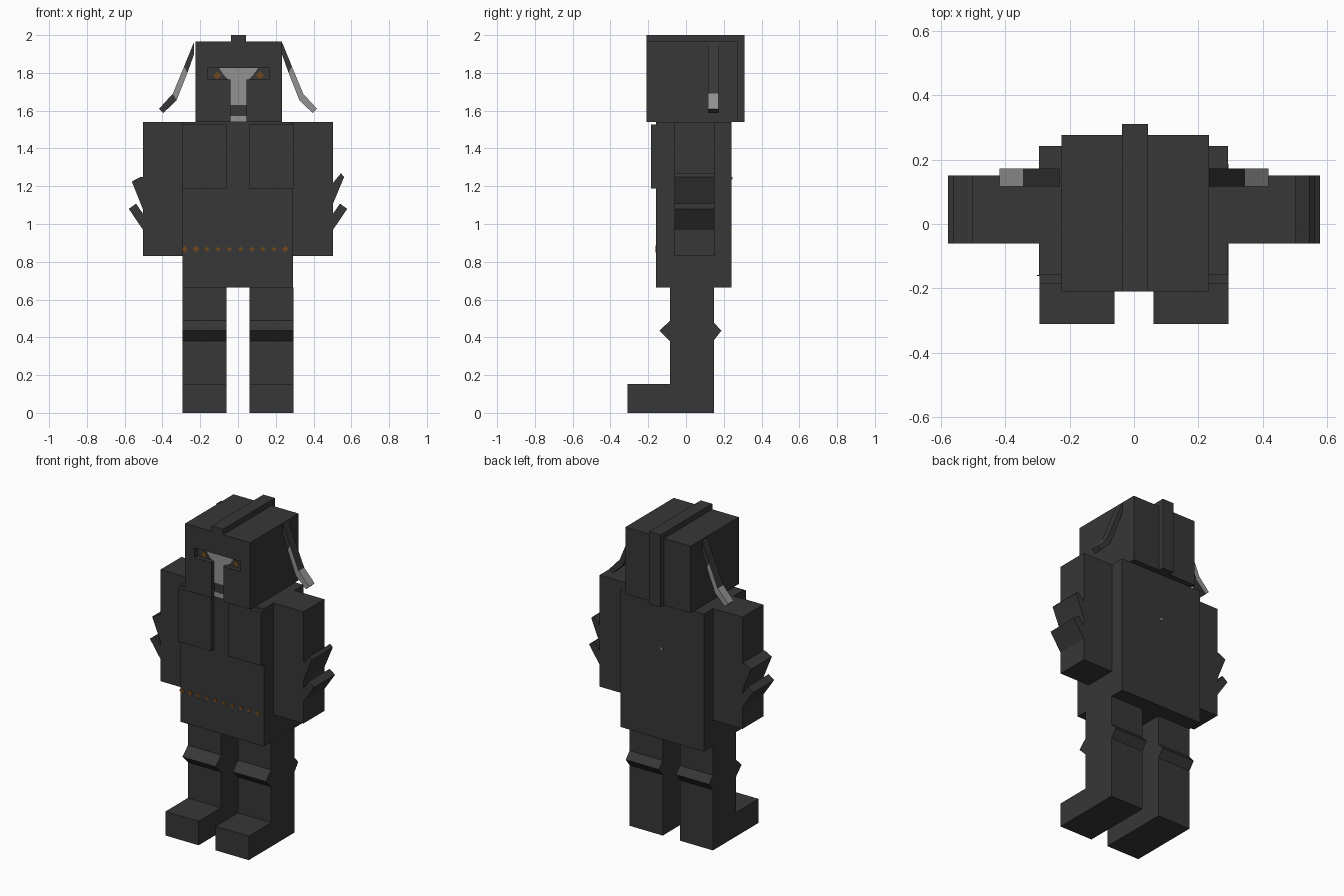
import bpy
import bmesh
from mathutils import Vector

cube = bpy.data.objects.get("Cube")
if cube:
    bpy.data.objects.remove(cube, do_unlink=True)


def material(name, rgb):
    m = bpy.data.materials.new(name)
    m.use_nodes = True
    m.diffuse_color = (*rgb, 1)
    m.node_tree.nodes["Principled BSDF"].inputs["Base Color"].default_value = (*rgb, 1)
    return m


DARK = material("charcoal armour", (0.038, 0.038, 0.038))
GREY = material("pale grey", (0.29, 0.29, 0.29))
RUST = material("rust orange", (0.16, 0.065, 0.012))


def prism(name, axis, outline, lo, hi, mats=(DARK,), rule=None):
    """Extrude a flat outline along x (outline in y,z) or along y (outline in x,z)."""
    bm = bmesh.new()

    def point(d, a, z):
        return (d, a, z) if axis == "x" else (a, d, z)

    ends = [[bm.verts.new(point(d, a, z)) for a, z in outline] for d in (lo, hi)]
    n = len(outline)
    for loop in ends:
        bm.faces.new(loop)
    for i in range(n):
        j = (i + 1) % n
        bm.faces.new((ends[0][i], ends[0][j], ends[1][j], ends[1][i]))
    bmesh.ops.recalc_face_normals(bm, faces=bm.faces)
    if rule:
        for f in bm.faces:
            f.material_index = 1 if rule(f.normal) else 0
    mesh = bpy.data.meshes.new(name)
    bm.to_mesh(mesh)
    bm.free()
    for m in mats:
        mesh.materials.append(m)
    obj = bpy.data.objects.new(name, mesh)
    bpy.context.collection.objects.link(obj)
    return obj


def box(name, x, y, z, mat=DARK):
    outline = [(x[0], z[0]), (x[1], z[0]), (x[1], z[1]), (x[0], z[1])]
    return prism(name, "y", outline, *y, (mat,))


def span(side, a, b):
    return sorted((side * a, side * b))


def diamond(name, x, z, r, y, mat):
    return prism(name, "y", [(x - r, z), (x, z - r), (x + r, z), (x, z + r)],
                 y - 0.004, y, (mat,))


# Torso
box("torso", (-0.295, 0.292), (-0.158, 0.242), (0.665, 1.54))

for side, label in ((1, "left"), (-1, "right")):
    # Leg and foot as one L-shaped profile
    prism(label + "_leg", "x",
          [(-0.31, 0), (0.148, 0), (0.148, 0.665), (-0.085, 0.665), (-0.085, 0.153), (-0.31, 0.153)],
          *span(side, 0.06, 0.293))
    # Ridged knee band
    prism(label + "_knee_ridge", "x",
          [(-0.085, 0.38), (-0.14, 0.435), (-0.085, 0.488),
           (0.148, 0.478), (0.187, 0.435), (0.148, 0.385)],
          *span(side, 0.06, 0.293))
    # Arm and chest plate
    box(label + "_arm", span(side, 0.292, 0.503), (-0.06, 0.15), (0.83, 1.54))
    box(label + "_chest_plate", span(side, 0.06, 0.293), (-0.185, -0.158), (1.188, 1.527))
    # Arm spikes, the upper ones tilted differently on each side
    if side > 0:
        upper = [(0.5, 1.215), (0.545, 1.268), (0.562, 1.25), (0.5, 1.10)]
    else:
        upper = [(0.5, 1.25), (0.515, 1.25), (0.562, 1.225), (0.5, 1.07)]
    lower = [(0.5, 1.05), (0.54, 1.108), (0.578, 1.08), (0.5, 0.965)]
    for part, shape in (("upper", upper), ("lower", lower)):
        prism(label + "_" + part + "_arm_spike", "y",
              [(side * x, z) for x, z in shape], -0.06, 0.15)

# Head block with a visor plate cut by a T-shaped opening
FRONT, FACE, CX = -0.21, -0.18, 0.003
box("head", (-0.225, 0.233), (FACE, 0.276), (1.54, 1.965))
half = [(0.043, 1.54), (0.043, 1.765), (0.162, 1.765), (0.162, 1.828)]
slot = [(CX + x, z) for x, z in half] + [(CX - x, z) for x, z in reversed(half)]
prism("visor", "y", slot + [(-0.225, 1.54), (-0.225, 1.965), (0.233, 1.965), (0.233, 1.54)],
      FRONT, FACE)

# Crest over the top and down the back
prism("head_crest", "x",
      [(FRONT, 1.96), (0.27, 1.96), (0.27, 1.54), (0.31, 1.54), (0.31, 2.0), (FRONT, 2.0)],
      -0.038, 0.043)

# Face inside the opening
brow = [(0.043, 1.63), (0.043, 1.755), (0.075, 1.785), (0.102, 1.825)]
prism("nose_guard", "y",
      [(CX + x, z) for x, z in brow] + [(CX - x, z) for x, z in reversed(brow)],
      FACE - 0.004, FACE, (GREY,))
box("chin", (CX - 0.043, CX + 0.043), (FACE - 0.004, FACE), (1.54, 1.573), GREY)
for side, label in ((1, "left"), (-1, "right")):
    diamond(label + "_eye", CX + side * 0.113, 1.787, 0.021, FACE, RUST)

# Bent side tassels: sections from outer and inner edges, pale on chosen sides
outer = [(0.232, 1.965), (0.285, 1.835), (0.345, 1.69), (0.418, 1.61)]
inner = [(0.232, 1.90), (0.268, 1.80), (0.325, 1.655), (0.395, 1.588)]
pale = {
    "left": (None, lambda n: n.y < -0.5, lambda n: n.y < -0.5 or n.z > 0.3),
    "right": (None, lambda n: abs(n.y) > 0.5, lambda n: n.y > 0.5 or n.z > 0.3),
}
for side, label in ((1, "left"), (-1, "right")):
    for i, part in enumerate(("upper", "middle", "tip")):
        quad = [outer[i], outer[i + 1], inner[i + 1], inner[i]]
        prism(label + "_tassel_" + part, "y", [(side * x, z) for x, z in quad],
              0.117, 0.173, (DARK, GREY), pale[label][i])

# Row of belt studs and a small stud on the back
for i in range(10):
    diamond("belt_stud", -0.283 + i * 0.0593, 0.867, 0.018 if i in (0, 1, 9) else 0.014,
            -0.158, RUST)
box("back_stud", (-0.008, 0.008), (0.242, 0.246), (1.235, 1.25), GREY)
